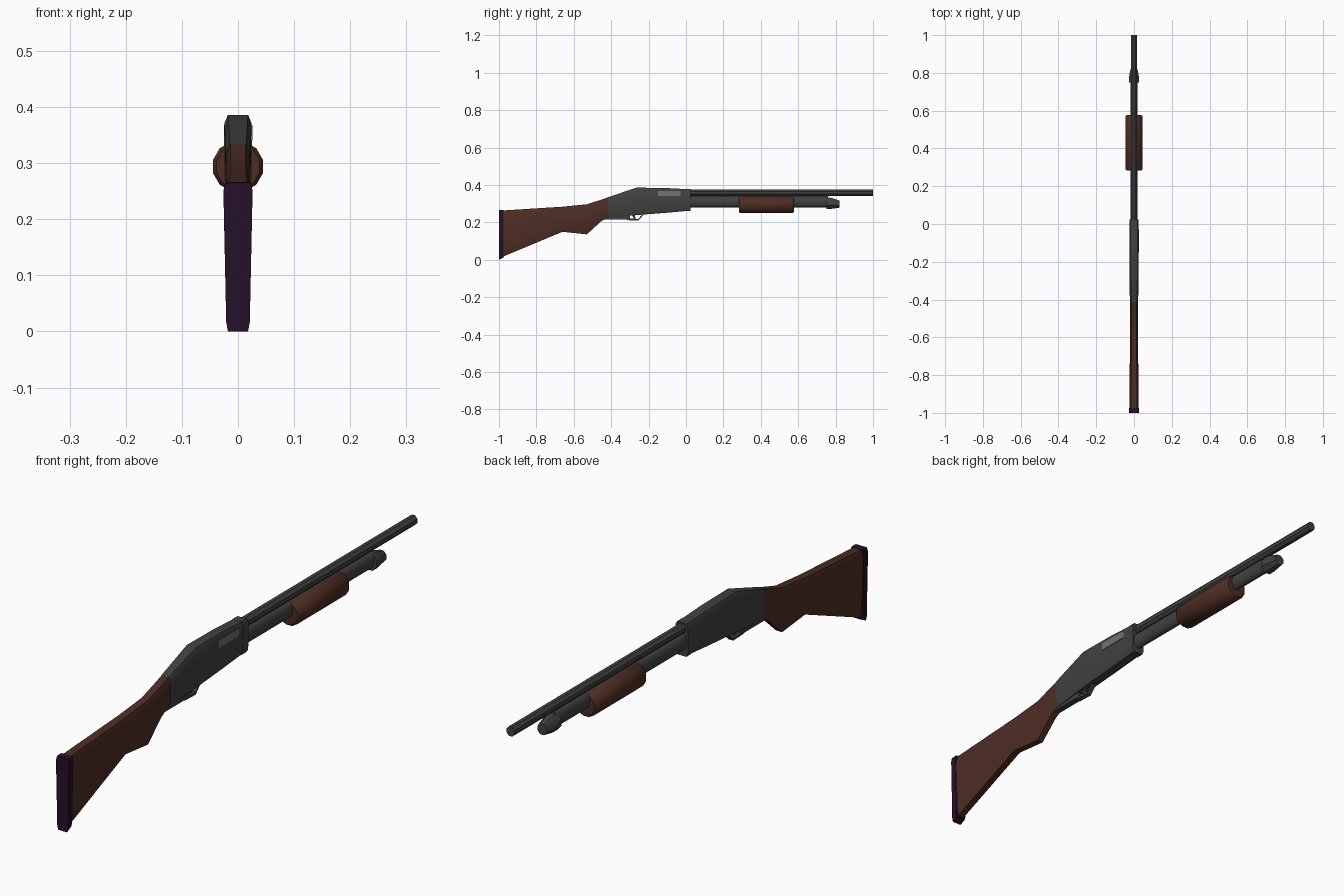
import bpy, bmesh, math

cube = bpy.data.objects.get("Cube")
if cube:
    bpy.data.objects.remove(cube, do_unlink=True)


def material(name, rgb):
    m = bpy.data.materials.new(name)
    m.use_nodes = True
    m.diffuse_color = (*rgb, 1)
    m.node_tree.nodes["Principled BSDF"].inputs["Base Color"].default_value = (*rgb, 1)
    return m


STEEL = material("dark steel", (0.055, 0.053, 0.052))
WOOD = material("brown wood", (0.075, 0.027, 0.017))
RUBBER = material("purple rubber", (0.019, 0.005, 0.021))
BOLT = material("bright steel", (0.17, 0.17, 0.165))
parts = []


def loft(name, rings, mat):
    """Skin a list of equal-length point rings and cap both ends."""
    bm = bmesh.new()
    loops = [[bm.verts.new(p) for p in ring] for ring in rings]
    n = len(loops[0])
    for a, b in zip(loops, loops[1:]):
        for i in range(n):
            j = (i + 1) % n
            bm.faces.new((a[i], a[j], b[j], b[i]))
    bm.faces.new(loops[0])
    bm.faces.new(loops[-1])
    bmesh.ops.recalc_face_normals(bm, faces=bm.faces)
    mesh = bpy.data.meshes.new(name)
    bm.to_mesh(mesh)
    bm.free()
    mesh.materials.append(mat)
    ob = bpy.data.objects.new(name, mesh)
    bpy.context.collection.objects.link(ob)
    parts.append(ob)
    return ob


def octagon(y, low, high, w_low, w_high, inset=0.65, cut=0.2):
    """Chamfered upright section, symmetric in x."""
    c = min(0.03, (high - low) * cut)
    half = [(w_low * inset, low), (w_low, low + c), (w_high, high - c), (w_high * inset, high)]
    return [(x, y, z) for x, z in half] + [(-x, y, z) for x, z in reversed(half)]


def oval(y, z, rx, rz, sides=12, x=0.0):
    return [(x + rx * math.cos(math.tau * (i + 0.5) / sides), y,
             z + rz * math.sin(math.tau * (i + 0.5) / sides)) for i in range(sides)]


def box(name, lo, hi, mat):
    rings = [[(lo[0], y, lo[2]), (hi[0], y, lo[2]), (hi[0], y, hi[2]), (lo[0], y, hi[2])]
             for y in (lo[1], hi[1])]
    return loft(name, rings, mat)


# Shoulder end
loft("butt_pad", [octagon(-1.0, 0.0, 0.265, 0.021, 0.026, 0.85, 0.06),
                  octagon(-0.975, 0.012, 0.266, 0.021, 0.026, 0.85, 0.06)], RUBBER)
loft("stock", [octagon(-0.976, 0.018, 0.264, 0.019, 0.024),
               octagon(-0.66, 0.15, 0.284, 0.02, 0.022),
               octagon(-0.53, 0.136, 0.297, 0.019, 0.021),
               octagon(-0.455, 0.205, 0.321, 0.019, 0.021),
               octagon(-0.415, 0.228, 0.335, 0.02, 0.021)], WOOD)

# Receiver with its hump, front collar and lower tang
loft("receiver", [octagon(-0.416, 0.224, 0.335, 0.021, 0.022),
                  octagon(-0.265, 0.239, 0.386, 0.022, 0.024, 0.75, 0.1),
                  octagon(-0.11, 0.251, 0.384, 0.022, 0.024, 0.75, 0.1),
                  octagon(0.0, 0.261, 0.378, 0.022, 0.024, 0.75, 0.1)], STEEL)
loft("receiver_collar", [octagon(y, 0.26, 0.379, 0.024, 0.025, 0.75, 0.1)
                         for y in (-0.005, 0.024)], STEEL)
box("tang", (-0.012, -0.44, 0.216), (0.012, -0.3, 0.234), STEEL)
box("ejection_port", (0.02, -0.15, 0.34), (0.0255, -0.03, 0.368), BOLT)

# Trigger guard strip and trigger
guard = [(-0.335, 0.24), (-0.315, 0.212), (-0.255, 0.21), (-0.222, 0.246)]
loft("trigger_guard", [[(-0.01, y, z), (0.01, y, z), (0.01, y, z + 0.009), (-0.01, y, z + 0.009)]
                       for y, z in guard], STEEL)
loft("trigger", [[(x, y, z) for x, y in ((-0.004, b), (0.004, b), (0.004, b + 0.012), (-0.004, b + 0.012))]
                 for b, z in ((-0.29, 0.245), (-0.28, 0.222))], STEEL)

# Barrel, magazine tube and cap
loft("barrel", [oval(y, 0.359, 0.017, 0.0185, 8) for y in (0.02, 1.0)], STEEL)
loft("magazine_tube", [oval(y, 0.31, 0.02, 0.031) for y in (0.02, 0.76)], STEEL)
loft("magazine_cap", [oval(0.75, 0.303, 0.03, 0.033, 8),
                      oval(0.775, 0.302, 0.029, 0.032, 8),
                      oval(0.82, 0.298, 0.02, 0.021, 8)], STEEL)

# Sliding fore grip with slightly rounded ends
loft("fore_grip", [oval(y, 0.294, r, r) for y, r in
                   ((0.283, 0.04), (0.29, 0.046), (0.57, 0.046), (0.577, 0.04))], WOOD)

# Smooth the broad facets, keep hard edges
bpy.ops.object.select_all(action="DESELECT")
for ob in parts:
    ob.select_set(True)
bpy.context.view_layer.objects.active = parts[0]
bpy.ops.object.shade_smooth_by_angle(angle=math.radians(42))
